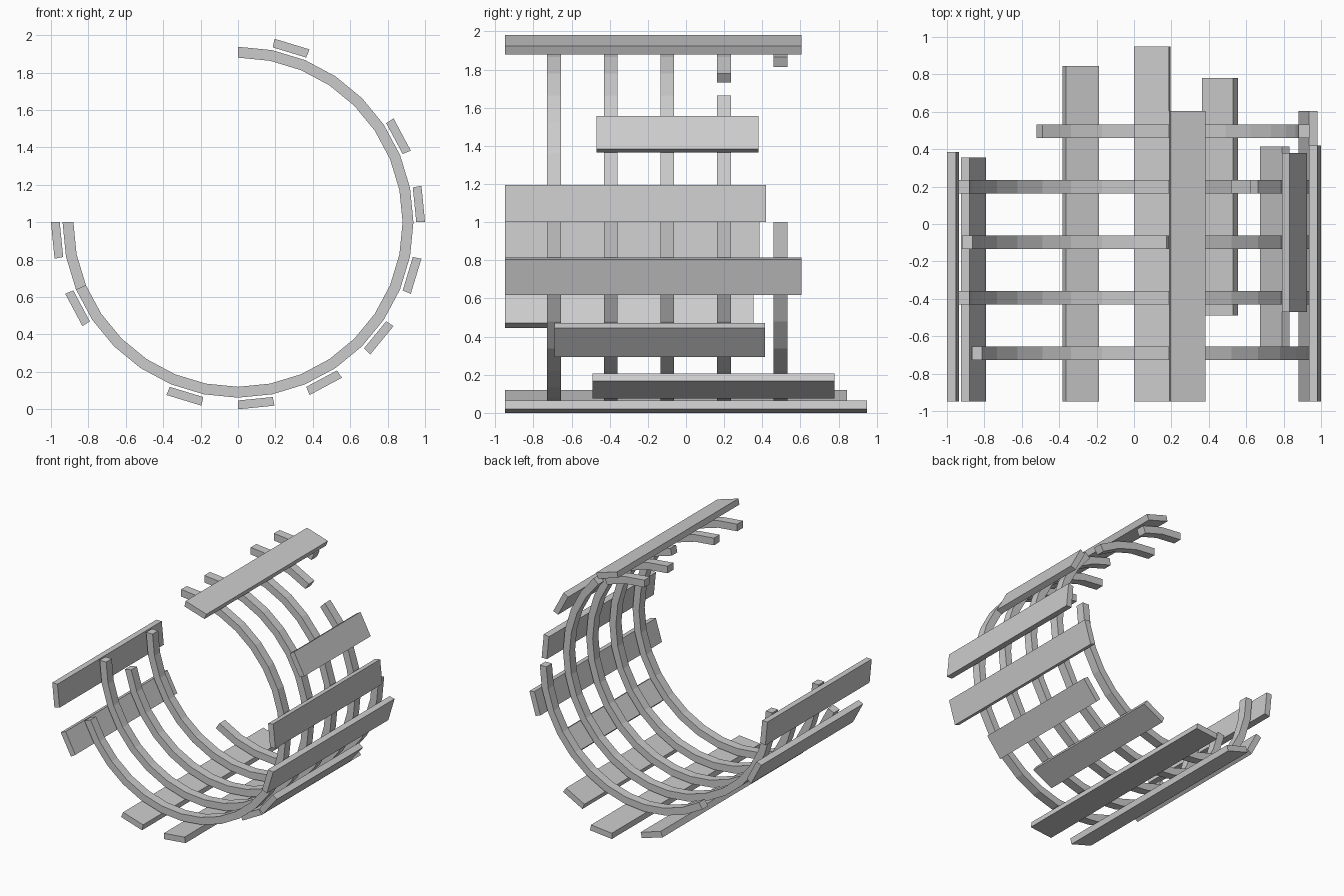
import bpy
from math import sin, cos, radians

if "Cube" in bpy.data.objects:
    bpy.data.objects.remove(bpy.data.objects["Cube"])

STEP = radians(11.25)   # 32 sides in a full circle
CENTRE_Z = 1.0


def arc_strip(name, k0, k1, r_in, r_out, y0, y1):
    """Solid curved bar running from step k0 to step k1 around the barrel axis."""
    verts, faces = [], []
    for k in range(k0, k1 + 1):
        c, s = cos(k * STEP), sin(k * STEP)
        for r, y in ((r_in, y0), (r_out, y0), (r_out, y1), (r_in, y1)):
            verts.append((r * c, y, CENTRE_Z + r * s))
    n = k1 - k0
    for i in range(n):
        a, b = 4 * i, 4 * i + 4
        for j in range(4):
            m = (j + 1) % 4
            faces.append((a + j, b + j, b + m, a + m))
    faces.append((0, 1, 2, 3))
    e = 4 * n
    faces.append((e + 3, e + 2, e + 1, e))
    mesh = bpy.data.meshes.new(name)
    mesh.from_pydata(verts, [], faces)
    mesh.update()
    obj = bpy.data.objects.new(name, mesh)
    bpy.context.collection.objects.link(obj)
    return obj


# Planks: (step around the circle, front end, back end), broken to uneven lengths
planks = [
    (6, -0.95, 0.605), (2, -0.47, 0.38), (0, -0.95, 0.42), (-2, -0.95, 0.605),
    (-4, -0.69, 0.415), (-6, -0.49, 0.78), (-8, -0.95, 0.95), (-10, -0.95, 0.845),
    (-14, -0.95, 0.355), (-16, -0.95, 0.385),
]
for i, (k, y0, y1) in enumerate(planks, 1):
    arc_strip(f"plank_{i}", k, k + 1, 0.953, 1.0, y0, y1)

# Ribs: (centre along y, first step, last step), with broken gaps
ribs = [
    (-0.692, -14, 8),
    (-0.395, -16, 8),
    (-0.098, -15, 7),
    (0.199, -16, 4), (0.199, 5, 8),
    (0.496, -11, 0), (0.496, 6, 8),
]
for i, (y, k0, k1) in enumerate(ribs, 1):
    arc_strip(f"rib_{i}", k0, k1, 0.88, 0.938, y - 0.036, y + 0.036)
